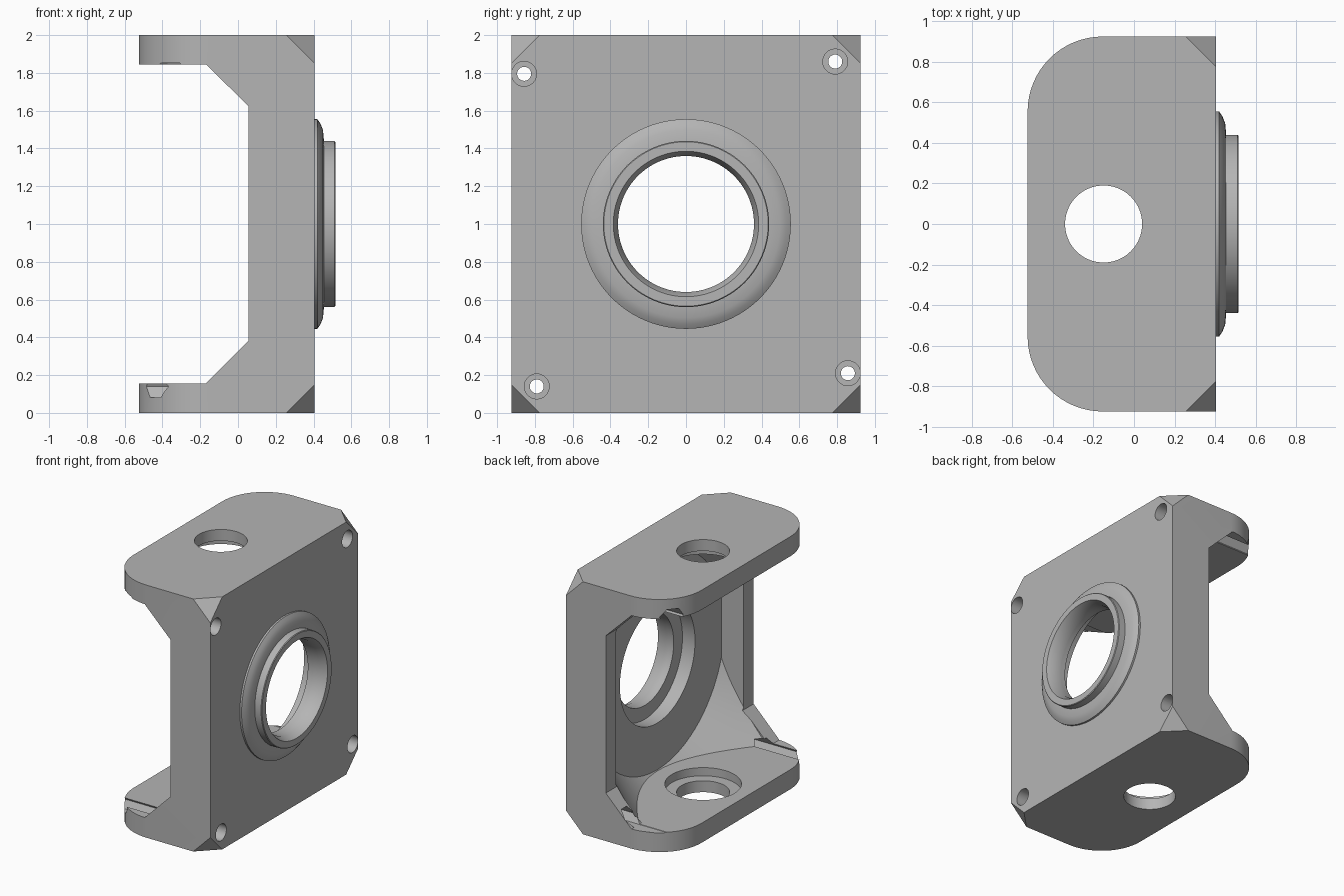
import bpy
import bmesh
from math import cos, sin, pi, radians
from mathutils import Matrix, Vector

if "Cube" in bpy.data.objects:
    bpy.data.objects.remove(bpy.data.objects["Cube"], do_unlink=True)

GREY = (0.46, 0.46, 0.46, 1)
mat = bpy.data.materials.new("plain_grey")
mat.use_nodes = True
mat.diffuse_color = GREY
mat.node_tree.nodes["Principled BSDF"].inputs["Base Color"].default_value = GREY


def finish(name, bm):
    bmesh.ops.remove_doubles(bm, verts=bm.verts, dist=1e-5)
    bmesh.ops.recalc_face_normals(bm, faces=bm.faces)
    mesh = bpy.data.meshes.new(name)
    bm.to_mesh(mesh)
    bm.free()
    mesh.materials.append(mat)
    ob = bpy.data.objects.new(name, mesh)
    bpy.context.collection.objects.link(ob)
    return ob


def prism(points, offset):
    """Extrude a closed outline of 3D points along an offset."""
    bm = bmesh.new()
    face = bm.faces.new([bm.verts.new(p) for p in points])
    new = bmesh.ops.extrude_face_region(bm, geom=[face])["geom"]
    verts = [v for v in new if isinstance(v, bmesh.types.BMVert)]
    bmesh.ops.translate(bm, verts=verts, vec=offset)
    return bm


def lathe(name, profile, centre, axis="X", steps=96):
    """Revolve a closed (along, radius) profile about an axis."""
    bm = bmesh.new()
    verts = [bm.verts.new((a, 0, r)) for a, r in profile]
    edges = [bm.edges.new((verts[i - 1], verts[i])) for i in range(len(verts))]
    bmesh.ops.spin(bm, geom=verts + edges, cent=(0, 0, 0), axis=(1, 0, 0),
                   angle=2 * pi, steps=steps)
    if axis == "Z":
        bm.transform(Matrix.Rotation(-pi / 2, 4, "Y"))
    bm.transform(Matrix.Translation(centre))
    return finish(name, bm)


def rod(name, x0, x1, radius, y, z, steps):
    """Solid rod along x with corners pointing along y."""
    ring = [(x0, y + radius * cos(2 * pi * i / steps),
             z + radius * sin(2 * pi * i / steps)) for i in range(steps)]
    return finish(name, prism(ring, (x1 - x0, 0, 0)))


def boolean(target, tool, operation="DIFFERENCE"):
    mod = target.modifiers.new("cut", "BOOLEAN")
    mod.operation = operation
    mod.solver = "EXACT"
    mod.object = tool
    bpy.context.view_layer.objects.active = target
    bpy.ops.object.modifier_apply(modifier=mod.name)
    bpy.data.objects.remove(tool, do_unlink=True)


def smooth(ob):
    bpy.ops.object.select_all(action="DESELECT")
    ob.select_set(True)
    bpy.context.view_layer.objects.active = ob
    bpy.ops.object.shade_smooth_by_angle(angle=radians(25))


# Block outline: square mounting side, rounded open side
W, FACE, BACK, R = 0.925, 0.405, -0.525, 0.37
outline = [(FACE, -W, 0), (FACE, W, 0)]
for side, start in ((1, 90), (-1, 180)):
    for i in range(17):
        a = radians(start + 90 * i / 16)
        outline.append((BACK + R + R * cos(a), side * (W - R) + R * sin(a), 0))
bm = prism(outline, (0, 0, 2))

# Chamfer the four corners of the mounting face
for sy in (-1, 1):
    for sz in (-1, 1):
        cut = bmesh.ops.bisect_plane(
            bm, geom=bm.verts[:] + bm.edges[:] + bm.faces[:],
            plane_co=(FACE - 0.15, sy * W, 1 + sz),
            plane_no=Vector((1, sy, sz)), clear_outer=True)["geom_cut"]
        rim = [e for e in cut if isinstance(e, bmesh.types.BMEdge)]
        bmesh.ops.holes_fill(bm, edges=rim, sides=0)
bracket = finish("bracket_body", bm)

# Opening between the two arms, with sloped gussets
opening = [(-0.7, 0.155), (-0.17, 0.155), (0.055, 0.38),
           (0.055, 1.625), (-0.17, 1.845), (-0.7, 1.845)]
boolean(bracket, finish("opening_cutter", prism(
    [(x, -1.1, z) for x, z in opening], (0, 2.2, 0))))

# Conical inner pocket and stepped bore, kept inside the side walls
pocket = lathe("pocket_cutter", [
    (-0.3, 0), (-0.3, 1.29), (0.055, 1.0), (0.25, 0.84), (0.25, 0.47),
    (0.36, 0.47), (0.36, 0.36), (0.5, 0.36), (0.5, 0)], (0, 0, 1))
limits = finish("pocket_limits", prism(
    [(-0.28, -0.8, 0.155), (-0.28, 0.8, 0.155),
     (-0.28, 0.8, 1.845), (-0.28, -0.8, 1.845)], (0.9, 0, 0)))
boolean(pocket, limits, "INTERSECT")
boolean(bracket, pocket)

# Counterbored hole through each arm
boolean(bracket, lathe("arm_hole_cutter", [
    (-1.2, 0), (-1.2, 0.19), (-0.91, 0.19), (-0.91, 0.275),
    (0.91, 0.275), (0.91, 0.19), (1.2, 0.19), (1.2, 0)],
    (-0.15, 0, 1), axis="Z"))

# Screw holes with round counterbores and hexagonal channels behind
for y, z in ((-0.857, 1.795), (0.79, 1.86), (0.857, 0.21), (-0.79, 0.14)):
    boolean(bracket, rod("screw_cutter", -0.7, 0.6, 0.037, y, z, 32))
    boolean(bracket, rod("head_cutter", 0.28, 0.6, 0.066, y, z, 32))
    boolean(bracket, rod("channel_cutter", -0.7, 0.15, 0.067, y, z, 6))
smooth(bracket)

# Raised flange and collar around the bore
collar = lathe("bearing_collar", [
    (0.395, 0.36), (0.395, 0.555), (0.42, 0.555), (0.437, 0.53),
    (0.45, 0.497), (0.455, 0.44), (0.51, 0.44), (0.515, 0.435),
    (0.515, 0.385), (0.46, 0.36)], (0, 0, 1))
smooth(collar)
